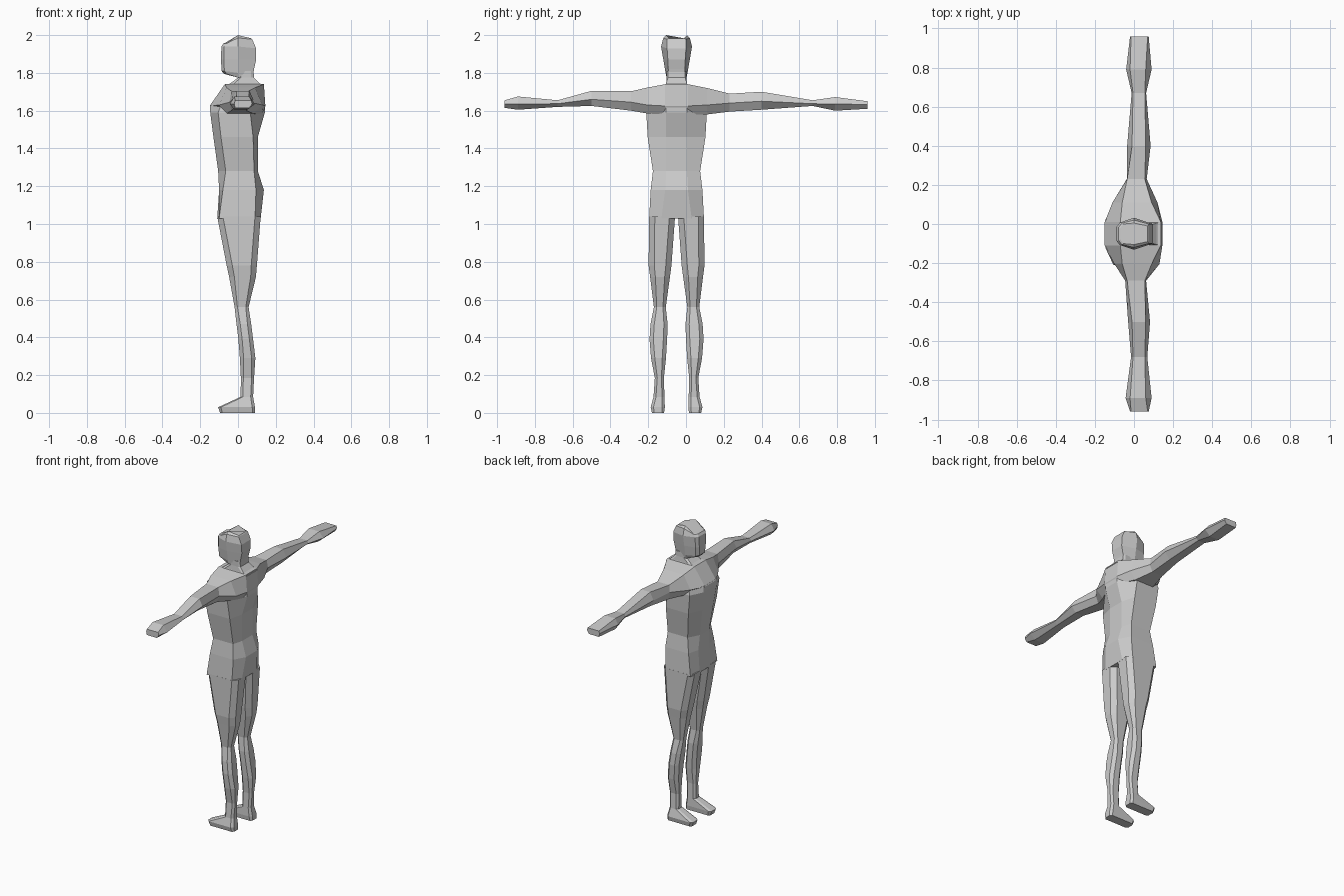
import bpy, bmesh

MID = -0.05  # the body's symmetry plane in y

skin = bpy.data.materials.new("plain grey")
skin.diffuse_color = (0.6, 0.6, 0.6, 1)


def loft(name, rings):
    """Skin equal-length rings of points into a closed flat-shaded mesh."""
    bm = bmesh.new()
    loops = [[bm.verts.new(p) for p in ring] for ring in rings]
    n = len(loops[0])
    for a, b in zip(loops, loops[1:]):
        for i in range(n):
            j = (i + 1) % n
            bm.faces.new((a[i], a[j], b[j], b[i]))
    bm.faces.new(loops[0])
    bm.faces.new(loops[-1])
    bmesh.ops.remove_doubles(bm, verts=bm.verts, dist=1e-5)
    bmesh.ops.recalc_face_normals(bm, faces=bm.faces)
    me = bpy.data.meshes.new(name)
    bm.to_mesh(me)
    bm.free()
    me.materials.append(skin)
    ob = bpy.data.objects.new(name, me)
    bpy.context.collection.objects.link(ob)
    return ob


def body_ring(z, front, side_front, side_back, back, wf, w, wb):
    """Eight-sided level ring, symmetric about the middle plane."""
    half = [(front, wf), (side_front, w), (side_back, w), (back, wb)]
    return [(x, MID + y, z) for x, y in half] + [(x, MID - y, z) for x, y in half[::-1]]


# Torso: z, front x, side panel front and back x, back x, front / side / back half widths
torso = [(1.03, -0.11, -0.10, 0.09, 0.12, 0.06, 0.145, 0.08),
         (1.18, -0.10, -0.08, 0.095, 0.137, 0.06, 0.137, 0.06),
         (1.28, -0.105, -0.065, 0.085, 0.105, 0.05, 0.125, 0.055),
         (1.46, -0.13, -0.09, 0.08, 0.105, 0.06, 0.153, 0.055),
         (1.59, -0.147, -0.105, 0.065, 0.142, 0.07, 0.16, 0.055),
         (1.63, -0.147, -0.09, 0.065, 0.142, 0.07, 0.15, 0.055)]
loft("torso", [body_ring(*r) for r in torso])

# Shoulders and arms, one run from hand to hand:
# y, bottom z, widest z, top z, front x, top front x, top back x, back x
arms = [(-0.96, 1.615, 1.635, 1.655, -0.02, -0.015, 0.07, 0.075),
        (-0.89, 1.605, 1.635, 1.675, -0.043, -0.02, 0.06, 0.09),
        (-0.68, 1.62, 1.637, 1.655, -0.015, -0.005, 0.055, 0.068),
        (-0.50, 1.625, 1.66, 1.705, -0.03, -0.01, 0.06, 0.082),
        (-0.29, 1.60, 1.645, 1.703, -0.045, -0.035, 0.055, 0.062),
        (-0.205, 1.585, 1.63, 1.722, -0.10, -0.06, 0.09, 0.13),
        (-0.11, 1.58, 1.625, 1.74, -0.15, -0.07, 0.137, 0.145),
        (0.01, 1.58, 1.625, 1.74, -0.15, -0.07, 0.137, 0.145),
        (0.11, 1.58, 1.63, 1.72, -0.11, -0.06, 0.09, 0.12),
        (0.23, 1.595, 1.64, 1.69, -0.037, -0.035, 0.055, 0.065),
        (0.40, 1.605, 1.65, 1.70, -0.035, -0.01, 0.06, 0.085),
        (0.67, 1.625, 1.637, 1.655, -0.012, -0.005, 0.055, 0.062),
        (0.79, 1.60, 1.635, 1.672, -0.04, -0.02, 0.06, 0.09),
        (0.96, 1.61, 1.633, 1.65, -0.02, -0.015, 0.07, 0.075)]
loft("shoulders_and_arms", [
    [(xf, y, zm), (tf, y, zt), (tb, y, zt), (xb, y, zm), (tb - 0.01, y, zb), (tf, y, zb)]
    for y, zb, zm, zt, xf, tf, tb, xb in arms])

# Neck rising from the shoulder slope
neck = [(1.73, -0.07, -0.05, 0.12, 0.14, 0.055, 0.06, 0.06),
        (1.745, -0.04, -0.02, 0.10, 0.115, 0.05, 0.055, 0.055),
        (1.775, 0.0, 0.015, 0.07, 0.085, 0.04, 0.052, 0.045),
        (1.81, 0.0, 0.015, 0.07, 0.082, 0.04, 0.052, 0.045)]
loft("neck", [body_ring(*r) for r in neck])


# Head: z of face / side / back, front x, cheek half width, side half width, back x, back half width
def head_ring(zf, zs, zb, front, wf, w, back, wb):
    half = [(front, wf, zf), (front + 0.015, wf + 0.02, zf), (0.0, w, zs), (back, wb, zb)]
    return [(x, MID + y, z) for x, y, z in half] + [(x, MID - y, z) for x, y, z in half[::-1]]


head = [(1.795, 1.775, 1.79, -0.075, 0.02, 0.053, 0.08, 0.042),
        (1.81, 1.80, 1.82, -0.087, 0.03, 0.058, 0.085, 0.044),
        (1.87, 1.87, 1.87, -0.09, 0.035, 0.07, 0.096, 0.046),
        (1.94, 1.94, 1.93, -0.088, 0.037, 0.082, 0.096, 0.05),
        (1.955, 1.985, 1.978, -0.078, 0.034, 0.07, 0.075, 0.05),
        (1.958, 2.0, 1.983, -0.07, 0.03, 0.055, 0.07, 0.04)]
loft("head", [head_ring(*r) for r in head])

# Leg with foot: z, front x, back x, inner and outer distance from the middle, corner cut
leg = [(1.04, -0.11, 0.12, 0.008, 0.145, 0.03),
       (0.78, -0.06, 0.10, 0.027, 0.148, 0.03),
       (0.72, -0.047, 0.095, 0.035, 0.14, 0.028),
       (0.56, -0.018, 0.056, 0.057, 0.12, 0.015),
       (0.47, -0.008, 0.07, 0.047, 0.138, 0.02),
       (0.39, 0.002, 0.08, 0.05, 0.143, 0.02),
       (0.29, 0.01, 0.092, 0.056, 0.135, 0.02),
       (0.185, 0.015, 0.085, 0.067, 0.115, 0.013),
       (0.085, 0.014, 0.08, 0.064, 0.122, 0.013),
       (0.03, -0.105, 0.09, 0.062, 0.137, 0.015),
       (0.0, -0.095, 0.09, 0.066, 0.13, 0.012)]


def leg_ring(s, z, f, b, i, o, c):
    pts = [(f, i + c), (f, o - c), (f + c, o), (b - c, o),
           (b, o - c), (b, i + c), (b - c, i), (f + c, i)]
    return [(x, MID + s * y, z) for x, y in pts]


for side, s in (("right", -1), ("left", 1)):
    loft(side + "_leg", [leg_ring(s, *r) for r in leg])
